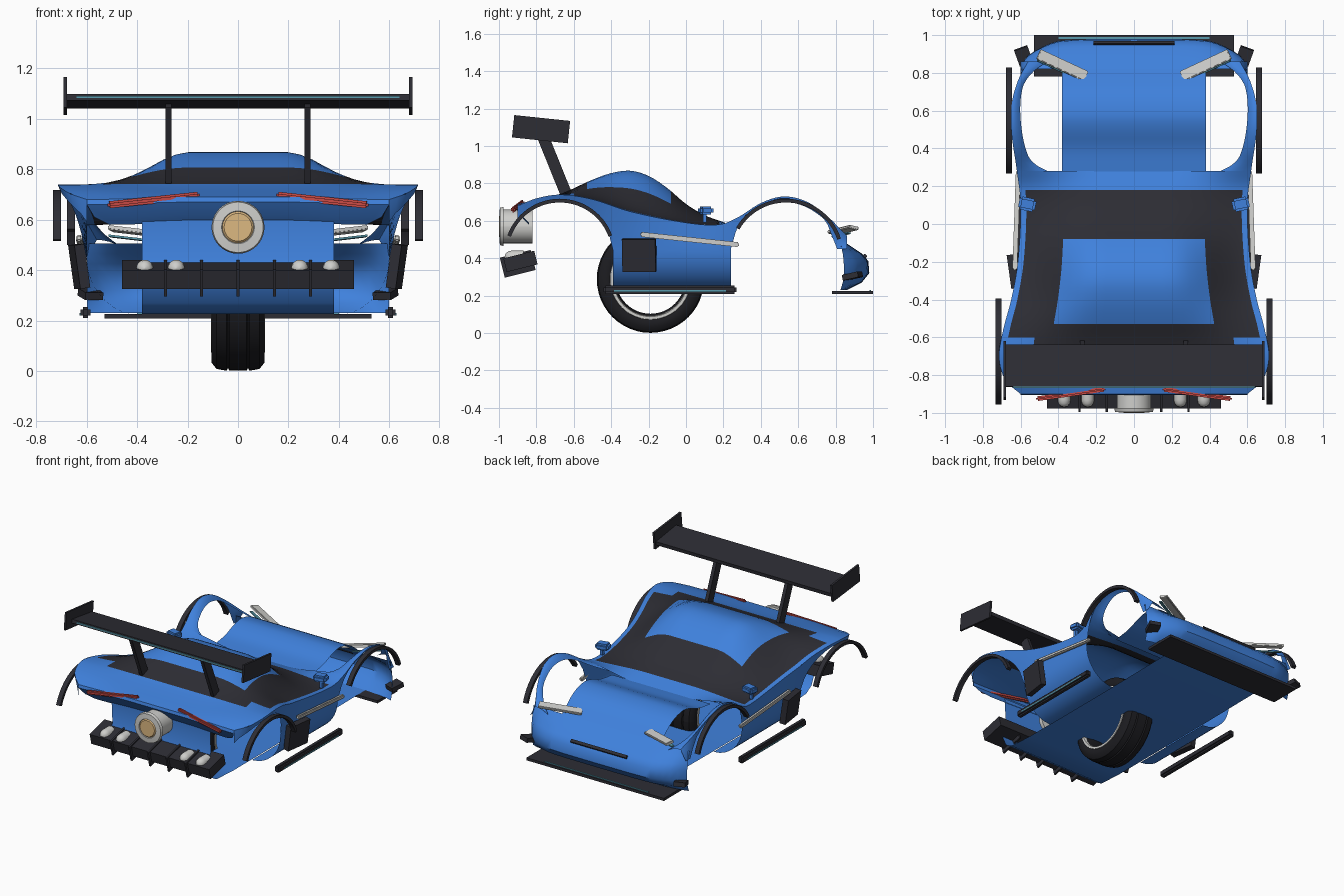
import bpy, bmesh, math
from mathutils import Euler

if "Cube" in bpy.data.objects:
    bpy.data.objects.remove(bpy.data.objects["Cube"])


def material(name, r, g, b):
    m = bpy.data.materials.new(name)
    m.use_nodes = True
    m.diffuse_color = (r, g, b, 1)
    m.node_tree.nodes["Principled BSDF"].inputs["Base Color"].default_value = (r, g, b, 1)
    return m


BLUE = material("body_blue", .05, .22, .72)
BLACK = material("trim_black", .026, .026, .034)
TYRE = material("tyre_black", .012, .012, .015)
GREY = material("light_grey", .62, .62, .6)
RED = material("lamp_red", .6, .07, .06)
TAN = material("exhaust_tan", .72, .48, .22)
TEAL = material("accent_teal", .1, .33, .42)


def finish(bm, name, mats, smooth=True):
    bmesh.ops.recalc_face_normals(bm, faces=bm.faces)
    me = bpy.data.meshes.new(name)
    bm.to_mesh(me)
    bm.free()
    ob = bpy.data.objects.new(name, me)
    bpy.context.collection.objects.link(ob)
    for m in mats:
        me.materials.append(m)
    if smooth:
        bpy.context.view_layer.objects.active = ob
        ob.select_set(True)
        bpy.ops.object.shade_smooth_by_angle(angle=math.radians(40))
        ob.select_set(False)
    return ob


def grid(name, rows, mats, rule=None, close=False):
    """Skin a list of point rows with quads."""
    bm = bmesh.new()
    vs = [[bm.verts.new(p) for p in row] for row in rows]
    n = len(vs[0])
    for a, b in zip(vs, vs[1:]):
        for j in range(n if close else n - 1):
            k = (j + 1) % n
            f = bm.faces.new((a[j], a[k], b[k], b[j]))
            if rule:
                f.material_index = rule(f.calc_center_median())
    if close and len(rows) > 2 and n == 4:
        bm.faces.new(vs[0])
        bm.faces.new(vs[-1])
    return finish(bm, name, mats)


def box(name, mat, loc, size, rot=(0, 0, 0), bevel=0):
    bm = bmesh.new()
    bmesh.ops.create_cube(bm, size=1)
    bmesh.ops.scale(bm, vec=size, verts=bm.verts)
    if bevel:
        bmesh.ops.bevel(bm, geom=bm.edges[:], offset=bevel, segments=2, affect='EDGES')
    bmesh.ops.rotate(bm, matrix=Euler([math.radians(a) for a in rot]).to_matrix(), verts=bm.verts)
    bmesh.ops.translate(bm, vec=loc, verts=bm.verts)
    return finish(bm, name, [mat], bevel > 0)


def pair(name, mat, loc, size, rot=(0, 0, 0), bevel=0):
    for side, s in (("left", 1), ("right", -1)):
        box(f"{side}_{name}", mat, (s * loc[0], loc[1], loc[2]), size,
            (rot[0], s * rot[1], s * rot[2]), bevel)


def lathe(name, mat, profile, centre, axis, n=40):
    """Spin (along, radius) points round the x or y axis."""
    rows = []
    for i in range(n + 1):
        a = math.tau * i / n
        c, s = math.cos(a), math.sin(a)
        rows.append([(centre[0] + (h if axis == 'x' else r * c),
                      centre[1] + (r * c if axis == 'x' else h),
                      centre[2] + r * s) for h, r in profile])
    return grid(name, rows, [mat])


def curve(keys):
    """Smooth function through (position, value) keys."""
    def f(t):
        t = min(max(t, keys[0][0]), keys[-1][0])
        i = 0
        while i < len(keys) - 2 and t > keys[i + 1][0]:
            i += 1
        (t0, v0), (t1, v1) = keys[i], keys[i + 1]
        p, q = keys[max(i - 1, 0)], keys[min(i + 2, len(keys) - 1)]
        h = t1 - t0
        m0 = (v1 - p[1]) / (t1 - p[0]) * h
        m1 = (q[1] - v0) / (q[0] - t0) * h
        u = (t - t0) / h
        return (v0 * (1 + 2 * u) * (1 - u) ** 2 + m0 * u * (1 - u) ** 2
                + v1 * u * u * (3 - 2 * u) + m1 * u * u * (u - 1))
    return f


def span(a, b, n):
    return [a + (b - a) * i / n for i in range(n + 1)]


# Body lines along the car
shoulder_x = curve([(-.9, .6), (-.83, .68), (-.7, .715), (-.55, .69), (-.4, .65), (-.2, .615),
                    (.1, .6), (.28, .62), (.5, .65), (.65, .645), (.77, .61), (.86, .56)])
shoulder_z = curve([(-.9, .68), (-.8, .72), (-.67, .74), (-.5, .715), (-.3, .65), (0, .59),
                    (.18, .58), (.28, .62), (.4, .695), (.52, .73), (.64, .705), (.75, .63), (.86, .52)])
roof_z = curve([(-.9, .69), (-.67, .745), (-.5, .82), (-.4, .855), (-.3, .868), (-.2, .84),
                (-.1, .775), (0, .69), (.1, .63), (.18, .6), (.28, .565)])
hood_z = curve([(.27, .565), (.4, .585), (.5, .622), (.58, .635), (.7, .6), (.82, .505)])
fender_in = curve([(.26, .4), (.3, .5), (.36, .56), (.55, .6), (.72, .59), (.8, .54), (.86, .46)])


def shell_z(y, f):
    u = min(max((f - .3) / .7, 0), 1)
    return shoulder_z(y) + (roof_z(y) - shoulder_z(y)) * (1 - u * u * (3 - 2 * u))


# Upper shell with dark glass and a blue roof panel
half = span(0, .62, 8) + [.68, .75, .82, .89, .95, 1]
cols = [-f for f in reversed(half[1:])] + half
ys = span(-.9, -.68, 6) + span(-.6, -.53, 2) + span(-.53, -.08, 14)[1:] + span(-.08, .18, 8)[1:] + span(.2, .28, 3)


def glass_rule(c):
    f = abs(c.x) / shoulder_x(c.y)
    if not -.68 < c.y < .18 or f > (.95 if c.y > -.6 else .75):
        return 0
    return 0 if f < .62 and -.53 < c.y < -.08 else 1


grid("upper_shell", [[(f * shoulder_x(y), y, shell_z(y, abs(f))) for f in cols] for y in ys],
     [BLUE, BLACK], glass_rule)

# Tail face under the shell
grid("tail_face", [[(f * shoulder_x(-.9) * k, y, shell_z(-.9, abs(f)) - d) for f in cols]
                   for k, y, d in ((1, -.9, 0), (1, -.905, .02), (.95, -.87, .07), (.85, -.84, .1))], [BLUE])

# Floor sheet that rises into the rear panel
floor = [(-.85, .62), (-.84, .45), (-.88, .36), (-.84, .27), (-.78, .235), (-.6, .225), (.3, .225), (.86, .23)]
grid("floor_and_rear_panel", [[(x, y, z) for x in span(-.38, .38, 4)] for y, z in floor], [BLUE])
grid("hood", [[(x, y, hood_z(y)) for x in span(-.38, .38, 4)] for y in span(.27, .82, 18)], [BLUE])


# Side skins, open at the wheel arches
def side_x(y, z):
    if z < .45:
        return .38 + .22 * math.sqrt(max(0, 1 - ((.45 - z) / .23) ** 2))
    top = shoulder_z(y)
    return .6 + (shoulder_x(y) - .6) * (z - .45) / (top - .45)


def arch(y, centre, base, r):
    return base + math.sqrt(max(0, r * r - (y - centre) ** 2))


def skin(name, ys, bottom):
    for side, s in (("left", 1), ("right", -1)):
        rows = []
        for y in ys:
            top, low = shoulder_z(y), min(bottom(y), shoulder_z(y) - .01)
            zs = [top + (low - top) * (1 - (1 - t) ** 1.6) for t in span(0, 1, 14)]
            rows.append([(s * side_x(y, z), y, z) for z in zs])
        grid(f"{side}_{name}", rows, [BLUE])


skin("rear_fender", span(-.9, -.39, 20), lambda y: arch(y, -.67, .44, .275))
skin("door", span(-.39, .24, 20), lambda y: .22)
skin("front_fender", span(.24, .86, 24), lambda y: arch(y, .52, .45, .27))
for side, s in (("left", 1), ("right", -1)):
    grid(f"{side}_front_fender_top", [
        [(s * (fender_in(y) + (shoulder_x(y) - fender_in(y)) * t), y,
          shoulder_z(y) - .03 * (1 - t) ** 2) for t in span(0, 1, 4)] for y in span(.26, .86, 24)], [BLUE])

# Rounded nose
nose = [(.82, .505), (.88, .465), (.94, .425), (.975, .385), (.98, .32), (.94, .27), (.86, .23)]
reach = curve([(0, 1), (.38, .95), (.48, .75), (.56, .45), (.6, .15)])
grid("nose", [[(x, .82 + (y - .82) * reach(abs(x)), z) for y, z in nose] for x in span(-.6, .6, 30)], [BLUE])


# Wheel arch trims
def trim(name, x, y, z, r, start, end):
    for side, s in (("left", 1), ("right", -1)):
        rows = []
        for a in span(math.radians(start), math.radians(end), 28):
            rows.append([(s * (x + w), y + (r + d) * math.cos(a), z + (r + d) * math.sin(a))
                         for w, d in ((-.016, -.012), (.016, -.012), (.016, .008), (-.016, .008))])
        grid(f"{side}_{name}", rows, [BLACK], close=True)


trim("rear_arch_trim", .718, -.675, .42, .29, 20, 160)
trim("front_arch_trim", .662, .535, .41, .3, 18, 150)

# Central wheel
lathe("tyre", TYRE, [(-.09, .2), (-.105, .22), (-.105, .255), (-.085, .28), (-.045, .287), (-.04, .277), (-.034, .287),
                     (.034, .287), (.04, .277), (.045, .287), (.085, .28), (.105, .255), (.105, .22), (.09, .2)],
      (0, -.19, .288), 'x', 48)
lathe("rim", TYRE, [(-.09, .2), (-.03, .185), (.03, .185), (.09, .2)], (0, -.19, .288), 'x', 48)
for side, s in (("left", 1), ("right", -1)):
    lathe(f"{side}_rim_lip", GREY, [(s * .09, .195), (s * .107, .2), (s * .107, .215), (s * .1, .217)],
          (0, -.19, .288), 'x', 48)

# Rear wing
box("wing_blade", BLACK, (0, -.75, 1.07), (1.38, .225, .025), (-8, 0, 0))
box("wing_accent", TEAL, (0, -.864, 1.086), (1.28, .006, .008))
pair("wing_endplate", BLACK, (.685, -.775, 1.09), (.014, .3, .12), (-6, 0, 0))
pair("wing_stay", BLACK, (.275, -.7, .89), (.024, .062, .36), (22, 0, 0))

# Rear lamps, exhaust and bumper
pair("tail_lamp", RED, (.335, -.9, .678), (.37, .025, .028), (0, 6, -8), .008)
box("centre_lamp", RED, (0, -.888, .676), (.22, .015, .01))
lathe("exhaust", GREY, [(-.82, 0), (-.82, .09), (-.975, .09), (-.975, .105), (-.995, .1), (-.998, .065), (-.99, .06)],
      (0, 0, .57), 'y')
lathe("exhaust_core", TAN, [(-.99, .066), (-1, .055), (-1, 0)], (0, 0, .57), 'y')
box("rear_bumper", BLACK, (0, -.885, .383), (.92, .17, .075), (14, 0, 0))
for i in range(5):
    box(f"bumper_fin_{i}", BLACK, (-.288 + .144 * i, -.9, .37), (.012, .17, .11), (14, 0, 0))
for i, x in enumerate((-.37, -.245, .245, .37)):
    lathe(f"rear_lamp_{i}", GREY, [(-.97, 0), (-.965, .018), (-.95, .03), (-.93, .034), (-.87, .034), (-.87, 0)],
          (x, 0, .407), 'y', 20)

# Front details
box("splitter", BLACK, (0, .89, .217), (1.06, .22, .018))
box("splitter_accent", TEAL, (0, .985, .228), (.8, .01, .006))
box("nose_slot", BLACK, (0, .957, .412), (.43, .02, .016), (-40, 0, 0))
pair("canard", BLACK, (.585, .89, .305), (.075, .09, .03), (12, 0, -20))
pair("headlamp", GREY, (.38, .84, .55), (.28, .058, .018), (-12, -6, 25), .004)
pair("headlamp_accent", TEAL, (.42, .83, .525), (.2, .02, .008), (-12, -6, 25))

# Side details
pair("mirror", BLUE, (.565, .105, .655), (.09, .07, .045), (0, 0, 12), .012)
pair("mirror_stalk", BLUE, (.575, .1, .62), (.02, .02, .06))
pair("side_vent", BLACK, (.63, -.25, .415), (.04, .18, .175), (0, 8, -8))
pair("side_bar", GREY, (.622, .02, .5), (.025, .53, .026), (-6, 0, 2), .006)
pair("sill", BLACK, (.605, -.085, .232), (.04, .71, .045), (0, 0, 0), .01)
pair("sill_accent", TEAL, (.626, -.085, .225), (.004, .6, .009))
